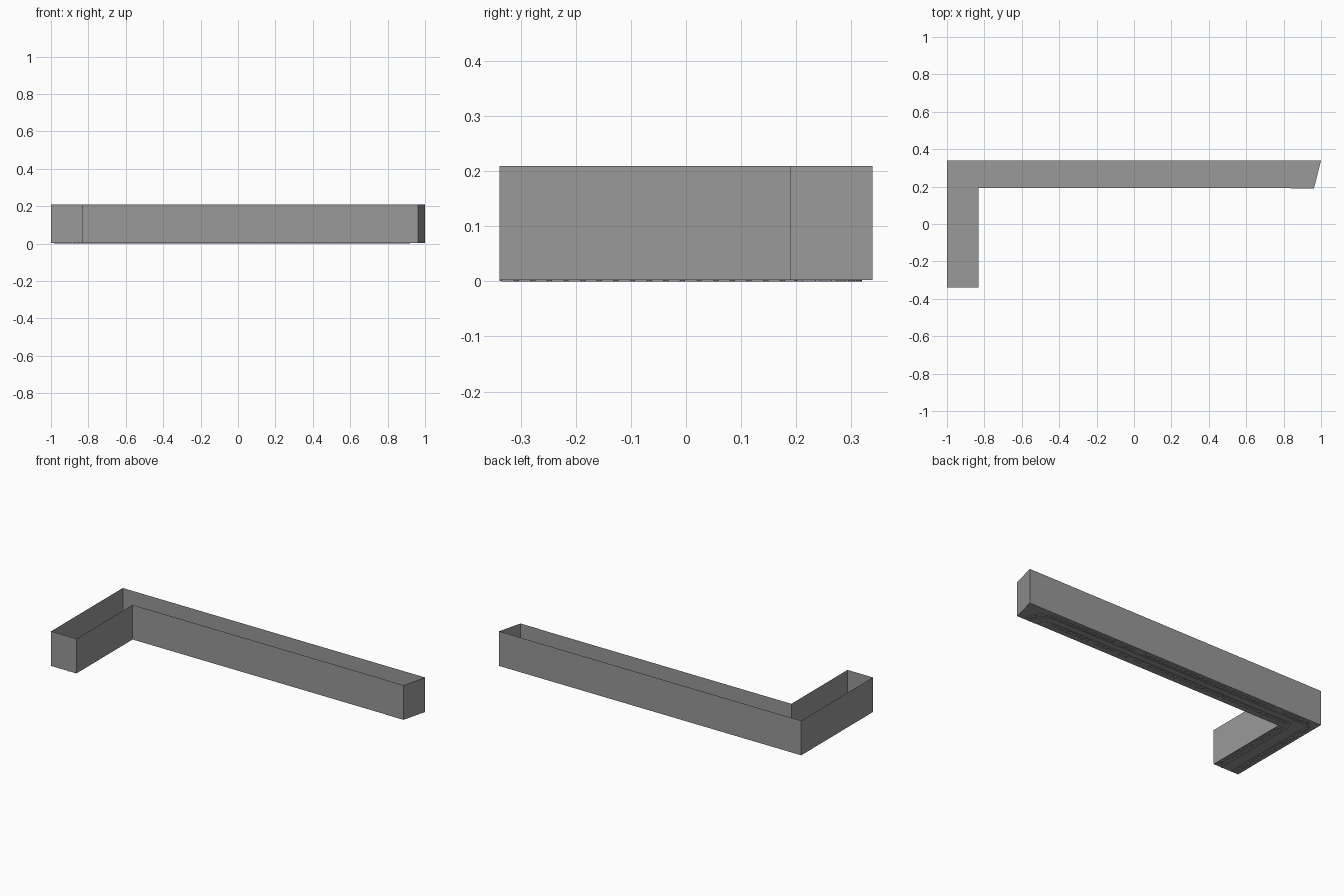
import bpy, math
from mathutils import Vector

if "Cube" in bpy.data.objects:
    bpy.data.objects.remove(bpy.data.objects["Cube"])

FLOOR, TOP = 0.003, 0.21
OUT = [(-1, 0.339), (-1, -0.339), (-0.832, -0.339), (-0.832, 0.192),
       (0.84, 0.192), (0.84, 0.19), (0.962, 0.19), (1, 0.339)]

GREY = bpy.data.materials.new("dark_grey")
GREY.diffuse_color = (0.32, 0.32, 0.32, 1)
GREY.use_nodes = True
GREY.node_tree.nodes["Principled BSDF"].inputs["Base Color"].default_value = GREY.diffuse_color


def make(name, verts, faces):
    me = bpy.data.meshes.new(name)
    me.from_pydata(verts, [], faces)
    me.materials.append(GREY)
    ob = bpy.data.objects.new(name, me)
    bpy.context.collection.objects.link(ob)
    return ob


def arc(cx, cy, rx, ry, a0, a1, n=8):
    return [(cx + rx * math.cos(math.radians(a0 + (a1 - a0) * i / n)),
             cy + ry * math.sin(math.radians(a0 + (a1 - a0) * i / n))) for i in range(n + 1)]


def sampler(path):
    """Return total length and a function giving point and normal at a distance."""
    pts = [Vector(p) for p in path]
    lens = [(b - a).length for a, b in zip(pts, pts[1:])]

    def at(d):
        for a, b, l in zip(pts, pts[1:], lens):
            if d <= l + 1e-6:
                break
            d -= l
        t = (b - a).normalized()
        return a + t * d, Vector((-t.y, t.x))
    return sum(lens), at


def prism(verts, faces, quad, z0, z1):
    k = len(verts)
    verts += [(p.x, p.y, z0) for p in quad] + [(p.x, p.y, z1) for p in quad]
    faces += [(k + 3, k + 2, k + 1, k), (k + 4, k + 5, k + 6, k + 7)]
    faces += [(k + i, k + (i + 1) % 4, k + 4 + (i + 1) % 4, k + 4 + i) for i in range(4)]


def tiles(name, paths, width, step=0.03, gap=0.008, skew=0.008):
    """Two rows of slanted paving tiles along each path."""
    verts, faces = [], []
    for path in paths:
        total, at = sampler(path)
        n = max(1, round(total / step))
        s = total / n
        for i in range(n):
            for lo, hi, k in ((-width / 2, -0.002, skew), (0.002, width / 2, -skew)):
                def pt(d, o):
                    p, nrm = at(min(max(d, 0), total))
                    return p + nrm * o
                a, b = i * s + gap / 2, (i + 1) * s - gap / 2
                prism(verts, faces, [pt(a - k / 2, lo), pt(b - k / 2, lo),
                                     pt(b + k / 2, hi), pt(a + k / 2, hi)], 0, 0.007)
    make(name, verts, faces)


def kerb(name, paths, width=0.004):
    """Thin raised line along each path."""
    verts, faces = [], []
    for path in paths:
        for a, b in zip(path, path[1:]):
            a, b = Vector(a), Vector(b)
            t = (b - a).normalized()
            n = Vector((-t.y, t.x)) * width / 2
            prism(verts, faces, [a - n, b - n, b + n, a + n], 0.001, 0.006)
    make(name, verts, faces)


# Ground sheet
make("ground", [(x, y, FLOOR) for x, y in OUT], [tuple(range(len(OUT)))])

# Open-topped boundary wall
n = len(OUT)
make("boundary_wall", [(x, y, z) for z in (FLOOR, TOP) for x, y in OUT],
     [(i, (i + 1) % n, n + (i + 1) % n, n + i) for i in range(n)])

# Outer pavement, broken by openings
tiles("outer_pavement",
      [[(-0.972, -0.335), (-0.972, 0.27)] + arc(-0.92, 0.262, 0.045, 0.046, 175, 90) + [(-0.757, 0.308)]]
      + [[(a, 0.308), (b, 0.308)] for a, b in ((-0.70, 0.20), (0.255, 0.36))]
      + [[(0.39, 0.308)] + arc(0.79, 0.198, 0.12, 0.11, 90, 2)], 0.024)

# Inner pavement
tiles("inner_pavement",
      [[(-0.853, -0.335), (-0.853, 0.215), (-0.84, 0.232), (0.10, 0.232)]]
      + [[(a, 0.232), (b, 0.232)] for a, b in ((0.14, 0.20), (0.23, 0.30), (0.33, 0.46), (0.50, 0.76))],
      0.026)

# Road edges
kerb("road_kerbs",
     [[(-0.95, -0.339), (-0.95, 0.22)] + arc(-0.90, 0.24, 0.05, 0.05, 180, 90) + [(0.76, 0.29)]
      + arc(0.77, 0.195, 0.115, 0.095, 90, 3),
      [(-0.885, -0.339), (-0.885, 0.22)] + arc(-0.85, 0.222, 0.035, 0.03, 180, 90) + [(0.76, 0.252)]
      + arc(0.77, 0.195, 0.06, 0.057, 90, 3)])
